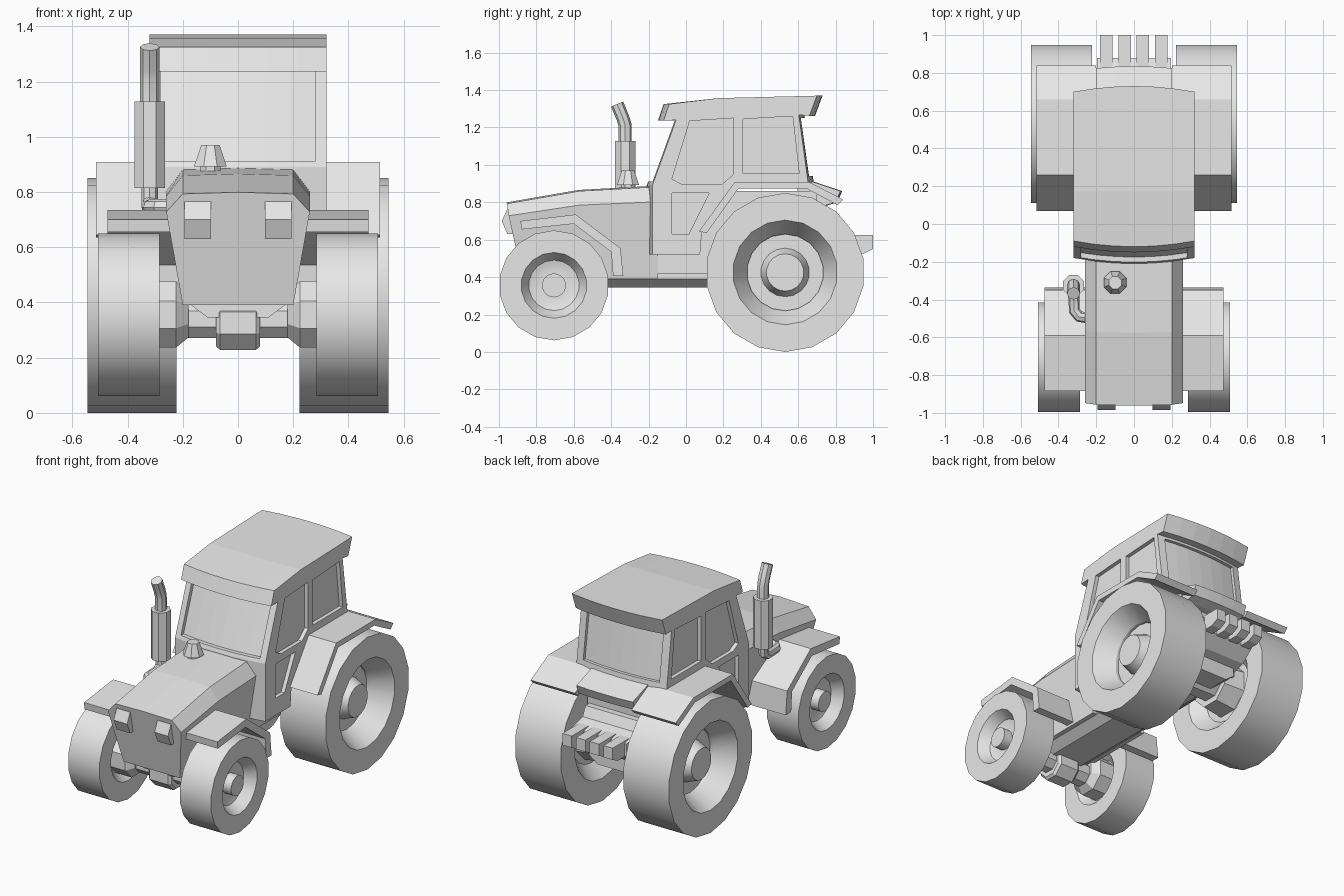
import bpy, bmesh, math

cube = bpy.data.objects.get("Cube")
if cube:
    bpy.data.objects.remove(cube, do_unlink=True)

grey = bpy.data.materials.new("light_grey")
grey.use_nodes = True
grey.diffuse_color = (0.8, 0.8, 0.8, 1)
grey.node_tree.nodes["Principled BSDF"].inputs["Base Color"].default_value = (0.8, 0.8, 0.8, 1)


def loft(name, rings):
    """Skin a row of equal closed rings and cap both ends."""
    bm = bmesh.new()
    vs = [[bm.verts.new(p) for p in r] for r in rings]
    n = len(vs[0])
    for a, b in zip(vs, vs[1:]):
        for i in range(n):
            j = (i + 1) % n
            bm.faces.new((a[i], a[j], b[j], b[i]))
    bm.faces.new(vs[0])
    bm.faces.new(vs[-1])
    bmesh.ops.recalc_face_normals(bm, faces=bm.faces)
    me = bpy.data.meshes.new(name)
    bm.to_mesh(me)
    bm.free()
    me.materials.append(grey)
    ob = bpy.data.objects.new(name, me)
    bpy.context.collection.objects.link(ob)
    return ob


def bowed(x, y, bow):
    s = bow * (1 - (x / 0.32) ** 2)
    return y - s if y < 0 else y + s if y > 0.55 else y


def prism(name, profile, x0, x1, steps=1, bow=0.0):
    """Extrude a (y, z) profile along x, optionally bowing front and rear."""
    xs = [x0 + (x1 - x0) * i / steps for i in range(steps + 1)]
    return loft(name, [[(x, bowed(x, y, bow), z) for y, z in profile] for x in xs])


def turned_x(name, prof, y, z, n, side=1, turn=0.0):
    """Turn (x, radius) steps about a sideways axle."""
    ang = [2 * math.pi * (i + turn) / n for i in range(n)]
    return loft(name, [[(side * x, y + r * math.sin(a), z - r * math.cos(a)) for a in ang]
                       for x, r in prof])


def turned_z(name, prof, x, y, n):
    """Turn (z, radius) steps about an upright axis."""
    ang = [2 * math.pi * (i + 0.5) / n for i in range(n)]
    return loft(name, [[(x + r * math.cos(a), y + r * math.sin(a), z) for a in ang]
                       for z, r in prof])


def tube(name, pts, r):
    """Round pipe along a path."""
    cu = bpy.data.curves.new(name, 'CURVE')
    cu.dimensions = '3D'
    cu.bevel_depth = r
    cu.bevel_resolution = 2
    cu.use_fill_caps = True
    sp = cu.splines.new('POLY')
    sp.points.add(len(pts) - 1)
    for p, c in zip(sp.points, pts):
        p.co = (*c, 1)
    cu.materials.append(grey)
    ob = bpy.data.objects.new(name, cu)
    bpy.context.collection.objects.link(ob)
    return ob


SIDES = ((1, "left"), (-1, "right"))
smooth = []

# Wheels, fenders, hubs and headlights on both sides
rear_wheel = [(0.30, 0.20), (0.222, 0.28), (0.222, 0.425), (0.545, 0.425), (0.545, 0.28),
              (0.42, 0.205), (0.40, 0.205), (0.40, 0.13), (0.48, 0.10)]
front_wheel = [(0.33, 0.13), (0.285, 0.175), (0.285, 0.294), (0.507, 0.294), (0.507, 0.176),
               (0.44, 0.135), (0.43, 0.10), (0.43, 0.064), (0.49, 0.064)]
rear_fender = [(0.07, 0.645), (0.26, 0.908), (0.66, 0.908), (0.84, 0.815),
               (0.81, 0.785), (0.645, 0.873), (0.28, 0.873), (0.11, 0.635)]
front_fender = [(-0.885, 0.70), (-0.59, 0.735), (-0.35, 0.555), (-0.335, 0.405),
                (-0.39, 0.405), (-0.40, 0.535), (-0.60, 0.685), (-0.88, 0.655)]
headlight = [(-0.92, 0.765), (-0.955, 0.765), (-0.985, 0.70), (-0.955, 0.63), (-0.90, 0.63)]
for s, tag in SIDES:
    smooth.append(turned_x("rear_wheel_" + tag, rear_wheel, 0.53, 0.425, 18, s))
    smooth.append(turned_x("front_wheel_" + tag, front_wheel, -0.706, 0.356, 18, s))
    prism("rear_fender_" + tag, rear_fender, s * 0.20, s * 0.515)
    prism("front_fender_" + tag, front_fender, s * 0.20, s * 0.473)
    prism("headlight_" + tag, headlight, s * 0.097, s * 0.193)
    turned_x("front_hub_" + tag, [(0.18, 0.09), (0.225, 0.13), (0.34, 0.13)],
             -0.706, 0.356, 8, s, 0.5)
    turned_x("rear_hub_" + tag, [(0.16, 0.15), (0.31, 0.17)], 0.53, 0.425, 8, s, 0.5)

# Axles and the gear case between the front wheels
turned_x("front_axle", [(-0.34, 0.075), (0.34, 0.075)], -0.706, 0.34, 8, 1, 0.5)
turned_x("rear_axle", [(-0.31, 0.11), (0.31, 0.11)], 0.53, 0.425, 8, 1, 0.5)
turned_x("front_gear_case", [(-0.08, 0.09), (-0.065, 0.105), (0.065, 0.105), (0.08, 0.09)],
         -0.706, 0.325, 8, 1, 0.5)

# Chassis with chamfered underside
half = [(0.17, 0.60), (0.17, 0.39), (0.11, 0.345)]
section = half + [(-x, z) for x, z in reversed(half)]
loft("chassis", [[(x, y, z) for x, z in section] for y in (-0.80, 0.74)])

# Hood: chamfered section lofted from the raked nose to the cab
rings = []
for top, chamfer, low in [((-0.957, 0.793), (-0.948, 0.728), (-0.873, 0.39)),
                          ((-0.57, 0.86), (-0.57, 0.785), (-0.57, 0.39)),
                          ((-0.15, 0.883), (-0.15, 0.803), (-0.15, 0.39))]:
    right = [(0.20, *top), (0.26, *chamfer), (0.20, *low)]
    left = [(-x, y, z) for x, y, z in reversed(right)]
    rings.append([(0, top[0] - 0.005, top[1] + 0.006)] + right + left)
loft("hood", rings)

# Cab shell with a gently bowed front and rear
cab = prism("cab", [(-0.18, 0.52), (0.075, 0.52), (0.085, 0.645), (0.265, 0.89), (0.655, 0.89),
                    (0.60, 1.29), (-0.035, 1.29), (-0.18, 0.89)], -0.32, 0.32, 6, 0.03)
prism("cab_core", [(-0.15, 0.42), (0.70, 0.42), (0.70, 0.86), (-0.15, 0.86)], -0.21, 0.21)

# Window recesses
cutters = []
side_windows = [
    [(0.02, 1.235), (0.255, 1.25), (0.255, 0.95), (0.19, 0.895), (-0.02, 0.895), (-0.075, 0.925)],
    [(0.305, 1.245), (0.57, 1.26), (0.605, 0.955), (0.305, 0.955)],
    [(-0.075, 0.85), (0.125, 0.85), (0.015, 0.63), (-0.075, 0.63)]]
for w in side_windows:
    for s, tag in SIDES:
        cutters.append(prism("window_cutter", w, s * 0.295, s * 0.40))
cutters.append(prism("window_cutter", [(-0.145, 0.912), (-0.026, 1.237), (-0.20, 1.237),
                                       (-0.30, 0.912)], -0.28, 0.28, 6, 0.03))
cutters.append(prism("window_cutter", [(0.628, 0.94), (0.584, 1.25), (0.75, 1.25),
                                       (0.78, 0.94)], -0.27, 0.27, 6, 0.03))
bpy.context.view_layer.objects.active = cab
for c in cutters:
    m = cab.modifiers.new("recess", 'BOOLEAN')
    m.operation = 'DIFFERENCE'
    m.solver = 'EXACT'
    m.object = c
    bpy.ops.object.modifier_apply(modifier=m.name)
    bpy.data.objects.remove(c, do_unlink=True)

# Overhanging roof
prism("roof", [(-0.12, 1.237), (-0.09, 1.325), (0.175, 1.357), (0.70, 1.37), (0.66, 1.262),
               (0.58, 1.27), (-0.04, 1.24)], -0.32, 0.32, 6, 0.03)

# Rear ledge, hitch block and hitch bars
prism("rear_ledge", [(0.58, 0.93), (0.66, 0.91), (0.81, 0.86), (0.785, 0.80), (0.72, 0.78),
                     (0.58, 0.78)], -0.20, 0.20, 4, 0.025)
prism("hitch_block", [(0.66, 0.70), (0.74, 0.70), (0.77, 0.64), (0.88, 0.61), (0.88, 0.53),
                      (0.80, 0.46), (0.66, 0.42)], -0.195, 0.195)
for i in range(4):
    x = -0.147 + 0.097 * i
    prism("hitch_bar_%d" % (i + 1), [(0.80, 0.625), (1.0, 0.625), (1.0, 0.55), (0.95, 0.525),
                                     (0.80, 0.525)], x - 0.033, x + 0.033)

# Exhaust stack and hood cap
turned_z("muffler", [(0.815, 0.06), (1.127, 0.06)], -0.32, -0.325, 8)
smooth.append(tube("exhaust_outlet", [(-0.32, -0.325, 1.11), (-0.32, -0.325, 1.21),
                                      (-0.32, -0.337, 1.25), (-0.32, -0.368, 1.325)], 0.035))
smooth.append(tube("exhaust_feed", [(-0.32, -0.325, 0.83), (-0.32, -0.33, 0.765),
                                    (-0.32, -0.36, 0.745), (-0.315, -0.46, 0.745),
                                    (-0.29, -0.49, 0.745), (-0.22, -0.50, 0.745)], 0.03))
turned_z("hood_cap", [(0.86, 0.04), (0.893, 0.04), (0.893, 0.064), (0.97, 0.036)],
         -0.10, -0.31, 8)

# Turn pipes to meshes and smooth the round parts
bpy.ops.object.select_all(action='DESELECT')
for ob in smooth:
    ob.select_set(True)
bpy.context.view_layer.objects.active = smooth[-1]
bpy.ops.object.convert(target='MESH')
bpy.ops.object.shade_smooth_by_angle(angle=math.radians(30))
bpy.ops.object.select_all(action='DESELECT')
